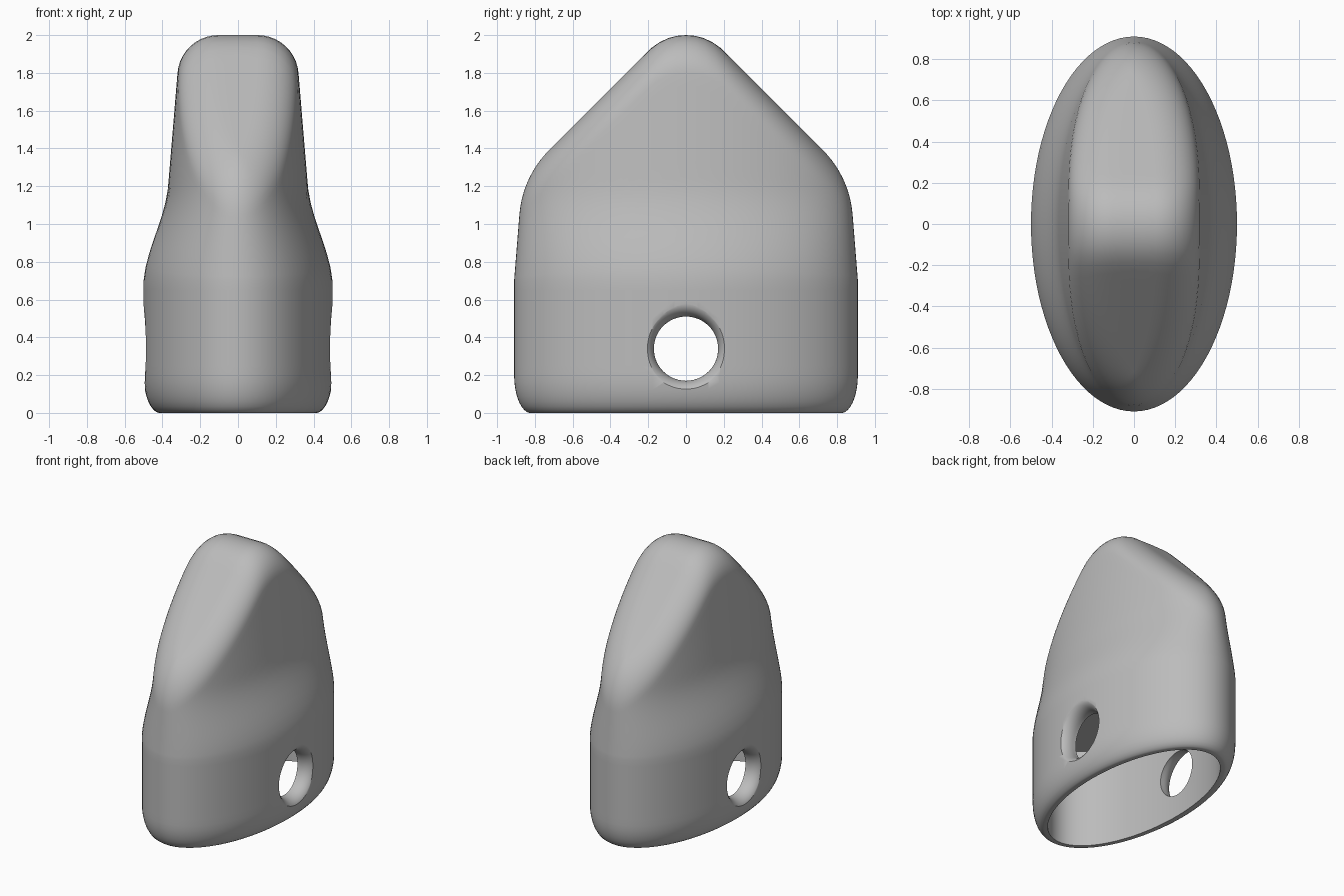
import bpy, bmesh, math
from mathutils import Vector

if "Cube" in bpy.data.objects:
    bpy.data.objects.remove(bpy.data.objects["Cube"])

COLS = 96
FILLET = 0.2


def material(name, rgb):
    m = bpy.data.materials.new(name)
    m.use_nodes = True
    m.diffuse_color = (*rgb, 1)
    m.node_tree.nodes["Principled BSDF"].inputs["Base Color"].default_value = (*rgb, 1)
    return m


def half_sizes(z):
    """Half width and half depth of the oval wall at height z."""
    if z < 0.2:  # rounded foot
        inset = 0.08 * (1 - math.sqrt(1 - (1 - z / 0.2) ** 2 * 0.99)) / 0.9
        return 0.5 - inset, 0.91 - inset
    if z < 0.7:
        return 0.5, 0.91
    t = min(1, (z - 0.7) / 0.5)
    shoulder = 0.0885 * (1 - t * t * (3 - 2 * t))
    return 0.37 - 0.083 * (z - 1.2) + shoulder, 0.91 - 0.08 * (z - 0.7)


def roof(y):
    """Gable height with a rounded ridge."""
    y = abs(y)
    if y < 0.2:
        return 1.72 + math.sqrt(0.28 ** 2 - y * y)
    return 1.916 - (y - 0.2)


def wall(angle, z):
    a, b = half_sizes(z)
    return Vector((a * math.cos(angle), b * math.sin(angle), z))


def column(angle):
    """Points from the cavity ceiling, under the rim, up the wall to the ridge spine."""
    c, s = math.cos(angle), math.sin(angle)
    pts = [Vector((0.39 * c, 0.8 * s, z)) for z in (0.75, 0.6, 0.45, 0.3, 0.15, 0)]
    pts += [wall(angle, 0.2 * (1 - math.cos(math.pi / 2 * i / 8))) for i in range(8)]
    pts += [wall(angle, 0.2 + 0.05 * i) for i in range(10)]
    # corner where the wall meets the roof
    z = 1.5
    for _ in range(30):
        z = roof(wall(angle, z).y)
    corner = wall(angle, z)
    a, b = half_sizes(z)
    spine_y = corner.y * (1 - a * a / (b * b))
    spine = Vector((0, spine_y, roof(spine_y)))
    start = wall(angle, z - FILLET)
    inward = spine - corner
    end = corner + inward * min(0.97, FILLET / inward.length)
    pts += [wall(angle, 0.7 + (start.z - 0.7) * i / 16) for i in range(16)]
    # rounded edge as a weighted curve
    w = math.sin((start - corner).angle(end - corner) / 2)
    for i in range(11):
        t = i / 10
        k0, k1, k2 = (1 - t) ** 2, 2 * w * t * (1 - t), t * t
        pts.append((start * k0 + corner * k1 + end * k2) / (k0 + k1 + k2))
    pts += [end.lerp(spine, 0.5), spine]
    return pts


def mesh_object(name, columns, caps):
    bm = bmesh.new()
    grid = [[bm.verts.new(p) for p in col] for col in columns]
    n = len(grid)
    for i in range(n):
        p, q = grid[i], grid[(i + 1) % n]
        for j in range(len(p) - 1):
            bm.faces.new((p[j], q[j], q[j + 1], p[j + 1]))
    for row in caps:
        bm.faces.new([col[row] for col in grid])
    bmesh.ops.remove_doubles(bm, verts=bm.verts, dist=0.0002)
    bmesh.ops.recalc_face_normals(bm, faces=bm.faces)
    me = bpy.data.meshes.new(name)
    bm.to_mesh(me)
    bm.free()
    ob = bpy.data.objects.new(name, me)
    bpy.context.collection.objects.link(ob)
    return ob


# hollow oval cap with gabled top
cap = mesh_object("cap_body", [column(2 * math.pi * i / COLS) for i in range(COLS)], [0])
cap.data.materials.append(material("plain grey", (0.5, 0.5, 0.5)))

# cross hole cutter, flared at both mouths
half = [(0.41 + 0.09 * math.sin(t), 0.24 - 0.07 * math.cos(t))
        for t in [math.pi / 2 * i / 10 for i in range(11)]] + [(0.7, 0.24)]
profile = [(-x, r) for x, r in reversed(half)] + half
cutter = mesh_object("hole_cutter", [
    [Vector((x, r * math.cos(t), 0.34 + r * math.sin(t))) for x, r in profile]
    for t in [2 * math.pi * i / 64 for i in range(64)]], [0, -1])
cutter.hide_render = True

mod = cap.modifiers.new("cross_hole", 'BOOLEAN')
mod.operation = 'DIFFERENCE'
mod.solver = 'EXACT'
mod.object = cutter
bpy.ops.object.select_all(action='DESELECT')
cap.select_set(True)
bpy.context.view_layer.objects.active = cap
bpy.ops.object.modifier_apply(modifier=mod.name)
bpy.data.objects.remove(cutter)
bpy.ops.object.shade_smooth_by_angle(angle=math.radians(35))
